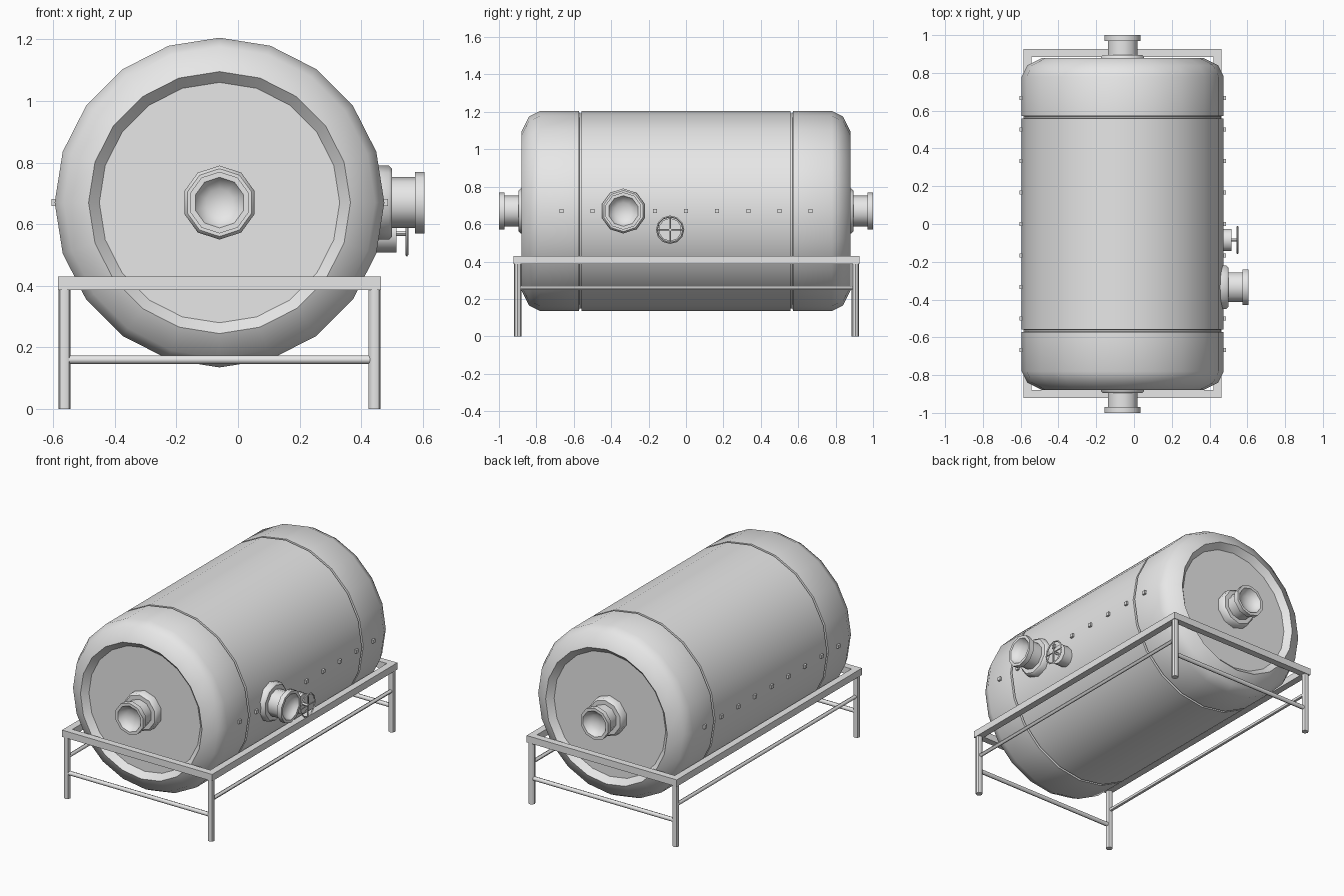
import bpy, bmesh, math
from mathutils import Matrix, Vector

cube = bpy.data.objects.get("Cube")
if cube:
    bpy.data.objects.remove(cube, do_unlink=True)

steel = bpy.data.materials.new("grey steel")
steel.use_nodes = True
GREY = (0.8, 0.8, 0.8, 1)
steel.diffuse_color = GREY
steel.node_tree.nodes["Principled BSDF"].inputs["Base Color"].default_value = GREY

CX, CZ, R = -0.06, 0.67, 0.535      # tank axis and radius


def finish(name, bm, smooth=45):
    bmesh.ops.recalc_face_normals(bm, faces=bm.faces)
    mesh = bpy.data.meshes.new(name)
    bm.to_mesh(mesh)
    bm.free()
    mesh.materials.append(steel)
    ob = bpy.data.objects.new(name, mesh)
    bpy.context.collection.objects.link(ob)
    if smooth:
        for other in bpy.context.selected_objects:
            other.select_set(False)
        ob.select_set(True)
        bpy.context.view_layer.objects.active = ob
        bpy.ops.object.shade_smooth_by_angle(angle=math.radians(smooth))
    return ob


def lathe(name, profile, sides, origin, axis):
    """Turn (radius, distance) points round an axis, with a corner at the top."""
    bm = bmesh.new()
    axis, up = Vector(axis), Vector((0, 0, 1))
    side = axis.cross(up)
    rings = []
    for r, h in profile:
        base = Vector(origin) + axis * h
        if r == 0:
            rings.append([bm.verts.new(base)] * sides)
            continue
        angles = [2 * math.pi * i / sides for i in range(sides)]
        rings.append([bm.verts.new(base + r * (up * math.cos(a) + side * math.sin(a)))
                      for a in angles])
    for a, b in zip(rings, rings[1:]):
        for i in range(sides):
            j = (i + 1) % sides
            bm.faces.new(dict.fromkeys((a[i], a[j], b[j], b[i])))
    return finish(name, bm)


def rod(name, start, end, radius, sides=8):
    start, end = Vector(start), Vector(end)
    d = end - start
    bm = bmesh.new()
    turn = d.to_track_quat('Z', 'Y').to_matrix().to_4x4()
    bmesh.ops.create_cone(bm, cap_ends=True, segments=sides, radius1=radius, radius2=radius,
                          depth=d.length, matrix=Matrix.Translation((start + end) / 2) @ turn)
    return finish(name, bm)


def box(name, centre, size):
    bm = bmesh.new()
    bmesh.ops.create_cube(bm, size=1, matrix=Matrix.Translation(centre) @ Matrix.Diagonal((*size, 1)))
    return finish(name, bm, 0)


# Tank shell: half profile from recessed end to seam, mirrored
half = [(0, 0.845), (0.39, 0.845), (0.425, 0.88), (0.505, 0.84), (R, 0.78),
        (R, 0.572), (R - 0.015, 0.57), (R - 0.015, 0.56), (R, 0.558)]
lathe("tank_shell", half + [(r, -h) for r, h in reversed(half)], 20, (CX, 0, CZ), (0, 1, 0))

# Flanged ports, measured back from the mouth
port = [(0, -0.045), (0.045, -0.036), (0.07, -0.02), (0.082, 0), (0.1, 0), (0.1, -0.03),
        (0.083, -0.03), (0.083, -0.105), (0.11, -0.105), (0.12, -0.115), (0.12, -0.165), (0, -0.165)]
lathe("front_port", port, 10, (CX, -1, CZ), (0, -1, 0))
lathe("back_port", port, 10, (CX, 1, CZ), (0, 1, 0))
lathe("side_port", port, 10, (0.605, -0.335, CZ), (1, 0, 0))

# Valve with handwheel
VY, VZ, VX = -0.085, 0.57, 0.548
rod("valve_body", (0.42, VY, VZ), (0.515, VY, VZ), 0.062, 10)
rod("valve_stem", (0.5, VY, VZ), (VX + 0.004, VY, VZ), 0.008)
rim = [(0.066, 0), (0.07, 0.005), (0.076, 0), (0.07, -0.005), (0.066, 0)]
lathe("valve_wheel", rim, 12, (VX, VY, VZ), (1, 0, 0))
rod("wheel_spoke_across", (VX, VY - 0.069, VZ), (VX, VY + 0.069, VZ), 0.004, 6)
rod("wheel_spoke_upright", (VX, VY, VZ - 0.069), (VX, VY, VZ + 0.069), 0.004, 6)

# Rows of studs along both sides
for side, label in ((-1, "right"), (1, "left")):
    for i in range(-4, 5):
        box(f"{label}_stud_{i + 5}", (CX + side * R, i / 6, CZ), (0.022, 0.022, 0.022))

# Stand: top frame, legs and lower braces
FX, FY, MID, W = 0.503, 0.903, 0.003, 0.043
for s, end, flank in ((-1, "front", "right"), (1, "back", "left")):
    y, x = MID + s * FY, CX + s * FX
    box(f"{end}_top_rail", (CX, y, 0.408), (2 * FX + W, W, W))
    box(f"{flank}_top_rail", (x, MID, 0.408), (W, 2 * FY - W, W))
    rod(f"{end}_brace", (CX - FX, y, 0.16), (CX + FX, y, 0.16), 0.0135)
    rod(f"{flank}_brace", (x, MID - FY, 0.258), (x, MID + FY, 0.258), 0.0115)
    for t, label in ((-1, "right"), (1, "left")):
        rod(f"{end}_{label}_leg", (CX + t * FX, y, 0), (CX + t * FX, y, 0.39), 0.02)
